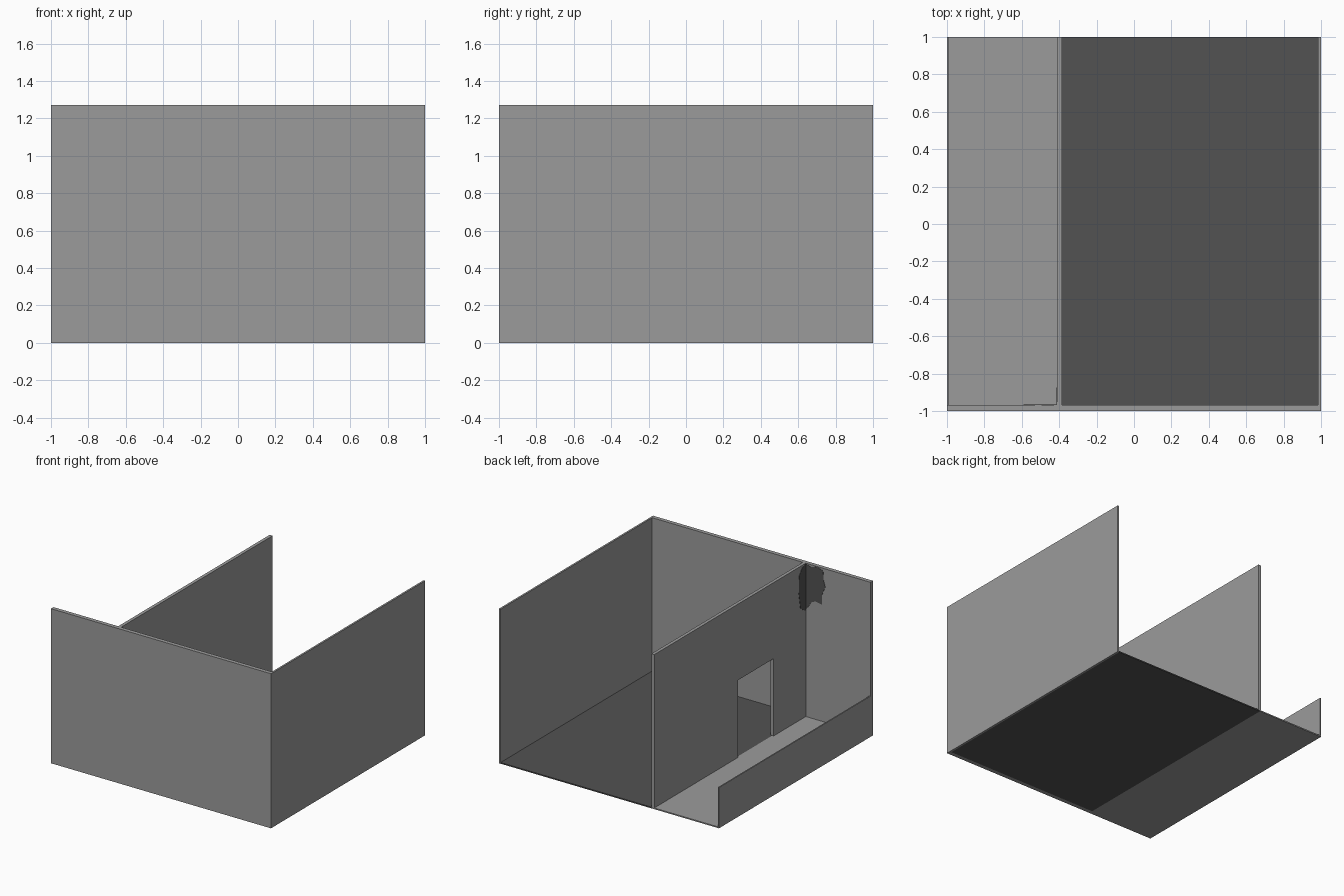
import bpy, bmesh
from mathutils import Vector

if "Cube" in bpy.data.objects:
    bpy.data.objects.remove(bpy.data.objects["Cube"])

H = 1.27        # wall height
FLOOR = 0.01    # floor thickness


def material(name, v):
    m = bpy.data.materials.new(name)
    m.diffuse_color = (v, v, v, 1)
    m.use_nodes = True
    m.node_tree.nodes["Principled BSDF"].inputs["Base Color"].default_value = m.diffuse_color
    return m


GREY = material("plaster grey", 0.33)
DARK = material("dark grey", 0.085)


def prism(name, points, extrude, mat):
    """Flat outline swept along a vector."""
    bm = bmesh.new()
    face = bm.faces.new([bm.verts.new(p) for p in points])
    res = bmesh.ops.extrude_face_region(bm, geom=[face], use_keep_orig=True)
    verts = [g for g in res["geom"] if isinstance(g, bmesh.types.BMVert)]
    bmesh.ops.translate(bm, verts=verts, vec=Vector(extrude))
    bmesh.ops.recalc_face_normals(bm, faces=bm.faces)
    mesh = bpy.data.meshes.new(name)
    bm.to_mesh(mesh)
    bm.free()
    mesh.materials.append(mat)
    ob = bpy.data.objects.new(name, mesh)
    bpy.context.collection.objects.link(ob)
    return ob


def box(name, x, y, z, mat):
    pts = [(x[0], y[0], z[0]), (x[1], y[0], z[0]), (x[1], y[1], z[0]), (x[0], y[1], z[0])]
    return prism(name, pts, (0, 0, z[1] - z[0]), mat)


# floors: dark room, grey balcony
box("room_floor", (-0.40, 0.985), (-0.967, 1), (0, FLOOR), DARK)
box("balcony_floor", (-0.99, -0.40), (-0.967, 1), (0, FLOOR), GREY)

# outer walls and low balcony parapet
box("front_wall", (-1, 1), (-1, -0.967), (0, H), GREY)
box("right_wall", (0.985, 1), (-0.967, 1), (0, H), GREY)
box("balcony_parapet", (-1, -0.99), (-0.967, 1), (0, 0.335), GREY)

# dividing wall with doorway
outline = [(-0.967, FLOOR), (-0.967, H), (1, H), (1, FLOOR),
           (-0.085, FLOOR), (-0.085, 0.645), (-0.55, 0.645), (-0.55, FLOOR)]
prism("dividing_wall", [(-0.412, y, z) for y, z in outline], (0.027, 0, 0), GREY)

# dark stain in the upper balcony corner, one thin plate on each wall
stain_front = [(-0.412, 1.268), (-0.46, 1.25), (-0.51, 1.268), (-0.57, 1.25),
               (-0.575, 1.17), (-0.59, 1.12), (-0.56, 1.05), (-0.56, 0.97),
               (-0.50, 0.98), (-0.46, 0.96), (-0.43, 0.91), (-0.412, 0.89)]
prism("stain_front_wall", [(x, -0.967, z) for x, z in stain_front], (0, 0.002, 0), DARK)
stain_side = [(-0.967, 1.268), (-0.92, 1.25), (-0.88, 1.20), (-0.875, 1.05),
              (-0.895, 0.93), (-0.93, 0.90), (-0.967, 0.88)]
prism("stain_dividing_wall", [(-0.412, y, z) for y, z in stain_side], (-0.002, 0, 0), DARK)
